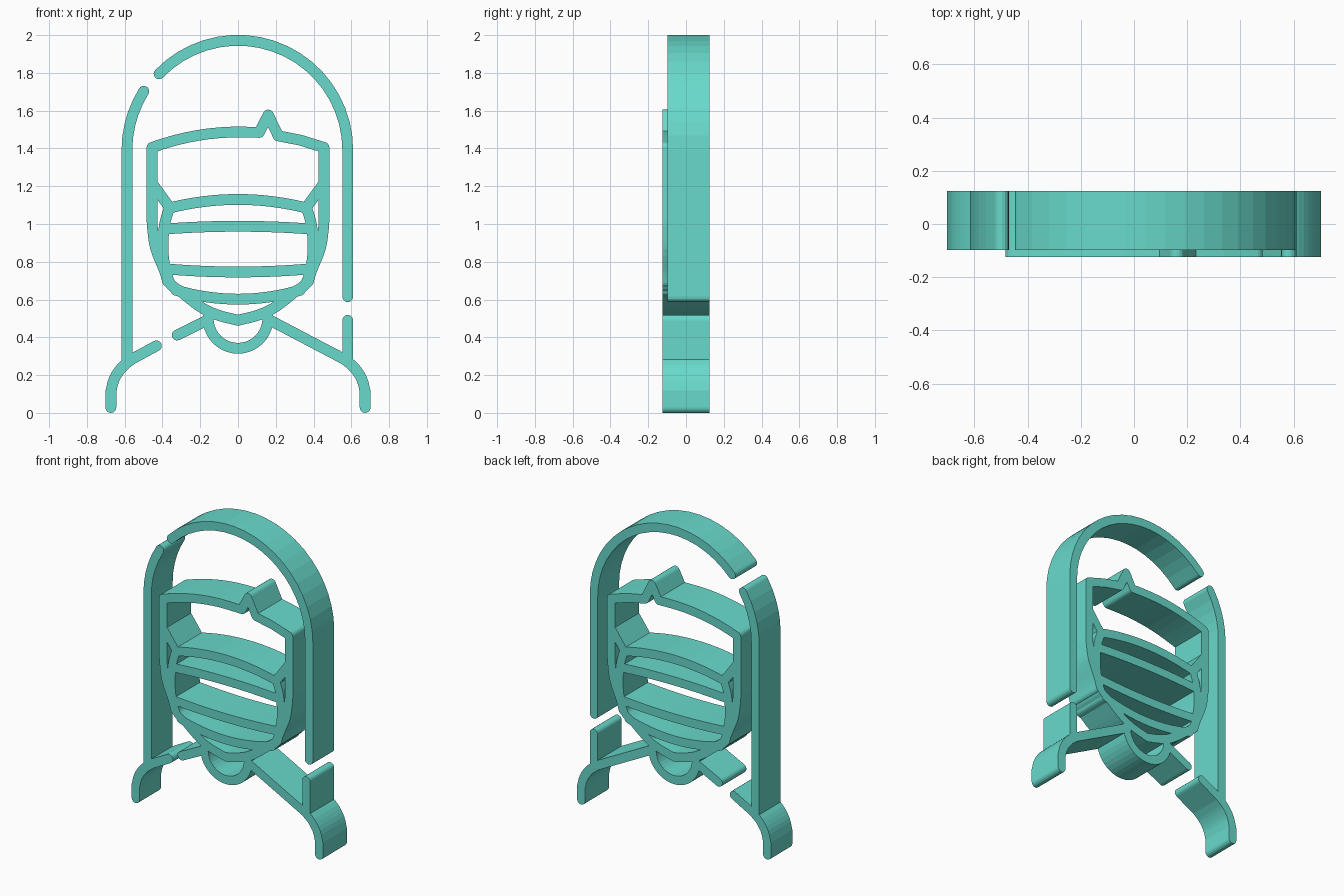
import bpy, bmesh, math
from mathutils import Vector as V

if "Cube" in bpy.data.objects:
    bpy.data.objects.remove(bpy.data.objects["Cube"])

W = 0.0285           # half width of every band
BACK, FRONT, INSET = 0.124, -0.124, -0.097

TEAL = bpy.data.materials.new("teal")
TEAL.diffuse_color = (0.14, 0.70, 0.60, 1)
TEAL.use_nodes = True
TEAL.node_tree.nodes["Principled BSDF"].inputs["Base Color"].default_value = TEAL.diffuse_color


def side(pts, n_cap=8):
    """Offset one side of a path, then add the round end cap."""
    out = []
    for i, p in enumerate(pts):
        d0 = (p - pts[i - 1]).normalized() if i else None
        d1 = (pts[i + 1] - p).normalized() if i < len(pts) - 1 else None
        if d0 is None or d1 is None:
            d = d1 or d0
            n = V((-d.y, d.x))
            out.append(p + n * W)
            if d1 is None:
                for k in range(1, n_cap):
                    a = math.pi * k / n_cap
                    out.append(p + (n * math.cos(a) + d * math.sin(a)) * W)
            continue
        n0, n1 = V((-d0.y, d0.x)), V((-d1.y, d1.x))
        turn = math.atan2(d0.x * d1.y - d0.y * d1.x, d0.dot(d1))
        if turn < -0.4:                      # round the outside of a corner
            for k in range(7):
                a = turn * k / 6
                out.append(p + (n0 * math.cos(a) - d0 * math.sin(a)) * W)
        else:                                # mitre
            m = (n0 + n1).normalized()
            out.append(p + m * (W / m.dot(n0)))
    return out


def band(name, pts, front=FRONT):
    pts = [V(p) for p in pts]
    loop = side(pts) + side(pts[::-1])
    bm = bmesh.new()
    f = bm.faces.new([bm.verts.new((p.x, front, p.y)) for p in loop])
    ext = bmesh.ops.extrude_face_region(bm, geom=[f])
    bmesh.ops.translate(bm, vec=(0, BACK - front, 0),
                        verts=[g for g in ext["geom"] if isinstance(g, bmesh.types.BMVert)])
    bmesh.ops.recalc_face_normals(bm, faces=bm.faces[:])
    me = bpy.data.meshes.new(name)
    bm.to_mesh(me)
    bm.free()
    me.materials.append(TEAL)
    ob = bpy.data.objects.new(name, me)
    bpy.context.collection.objects.link(ob)
    return ob


def fuse(name, parts):
    base = parts[0]
    base.name = name
    bpy.context.view_layer.objects.active = base
    for p in parts[1:]:
        m = base.modifiers.new("fuse", "BOOLEAN")
        m.operation, m.solver, m.object = "UNION", "EXACT", p
        bpy.ops.object.modifier_apply(modifier=m.name)
        bpy.data.objects.remove(p)
    return base


def arc(cx, cz, r, a0, a1, n):
    return [(cx + r * math.cos(math.radians(a0 + (a1 - a0) * i / n)),
             cz + r * math.sin(math.radians(a0 + (a1 - a0) * i / n))) for i in range(n + 1)]


def bow(x, z_end, z_mid, n=16):
    """Symmetric shallow curve from -x to x."""
    return [(x * t, z_mid + (z_end - z_mid) * t * t) for t in (2 * i / n - 1 for i in range(n + 1))]


def smooth(pts, n=4):
    """Catmull-Rom curve through the points."""
    p = [V(q) for q in pts]
    p = [2 * p[0] - p[1]] + p + [2 * p[-1] - p[-2]]
    out = []
    for a, b, c, d in zip(p, p[1:], p[2:], p[3:]):
        for k in range(n):
            t = k / n
            out.append(0.5 * (2 * b + (c - a) * t + (2 * a - 5 * b + 4 * c - d) * t * t
                              + (3 * b - a - 3 * c + d) * t ** 3))
    return out + [p[-2]]


def flip(pts):
    return [(-p[0], p[1]) for p in pts]


# Hood arch and its right side
band("hood_arch", arc(0, 1.3915, 0.581, 136, 0, 19) + [(0.581, 0.615)], INSET)

# Left post with left foot
foot = [(-0.673, 0.0285), (-0.673, 0.11)] + smooth(
    [(-0.673, 0.115), (-0.655, 0.18), (-0.617, 0.238), (-0.565, 0.283)], 3)
fuse("left_post_and_foot", [
    band("post", arc(0, 1.3915, 0.588, 148, 180, 5) + [(-0.588, 0.272)], INSET),
    band("foot", foot + [(-0.432, 0.355)], INSET)])

# Right foot, shoulders and chin ring
parts = [band("shoulder_right", flip(foot) + [(0.165, 0.493)]),
         band("stub_right", [(0.581, 0.49), (0.581, 0.28)]),
         band("shoulder_left", [(-0.322, 0.412), (-0.165, 0.49)]),
         band("chin_ring", [(-0.155, 0.53)] + arc(0, 0.5, 0.158, 180, 360, 20) + [(0.155, 0.53)])]


# Brow with its small peak
def brow(x):
    return (x, 1.487 - 0.082 * (x / 0.455) ** 2)


parts.append(band("brow", [brow(-0.455 + i * 0.06) for i in range(9)]
                  + [(0.112, 1.485), (0.16, 1.577), (0.213, 1.467)]
                  + [brow(0.33), brow(0.455)]))

# Face sides
cheek = [(-0.455, 1.405), (-0.455, 1.02)] + smooth(
    [(-0.454, 0.99), (-0.437, 0.875), (-0.39, 0.755), (-0.372, 0.695)], 4)
mouth_side = smooth([(-0.362, 1.088), (-0.388, 1.0), (-0.397, 0.89), (-0.39, 0.79),
                     (-0.362, 0.69), (-0.315, 0.648)], 4)
strut = [(-0.447, 1.205), (-0.362, 1.088)]
for nm, path in (("cheek", cheek), ("mouth_side", mouth_side), ("strut", strut)):
    parts.append(band(nm, path))
    parts.append(band(nm, flip(path)))

# Mouth bars, from upper lip to chin
for x, z_end, z_mid in ((0.362, 1.085, 1.13), (0.392, 0.973, 0.988),
                        (0.39, 0.763, 0.746), (0.33, 0.65, 0.602)):
    parts.append(band("bar", bow(x, z_end, z_mid)))
chin = smooth([(-0.31, 0.648), (-0.2, 0.562), (-0.11, 0.519), (0, 0.49)], 4)
parts.append(band("chin", chin + flip(chin)[-2::-1]))

fuse("mask_and_right_foot", parts)
